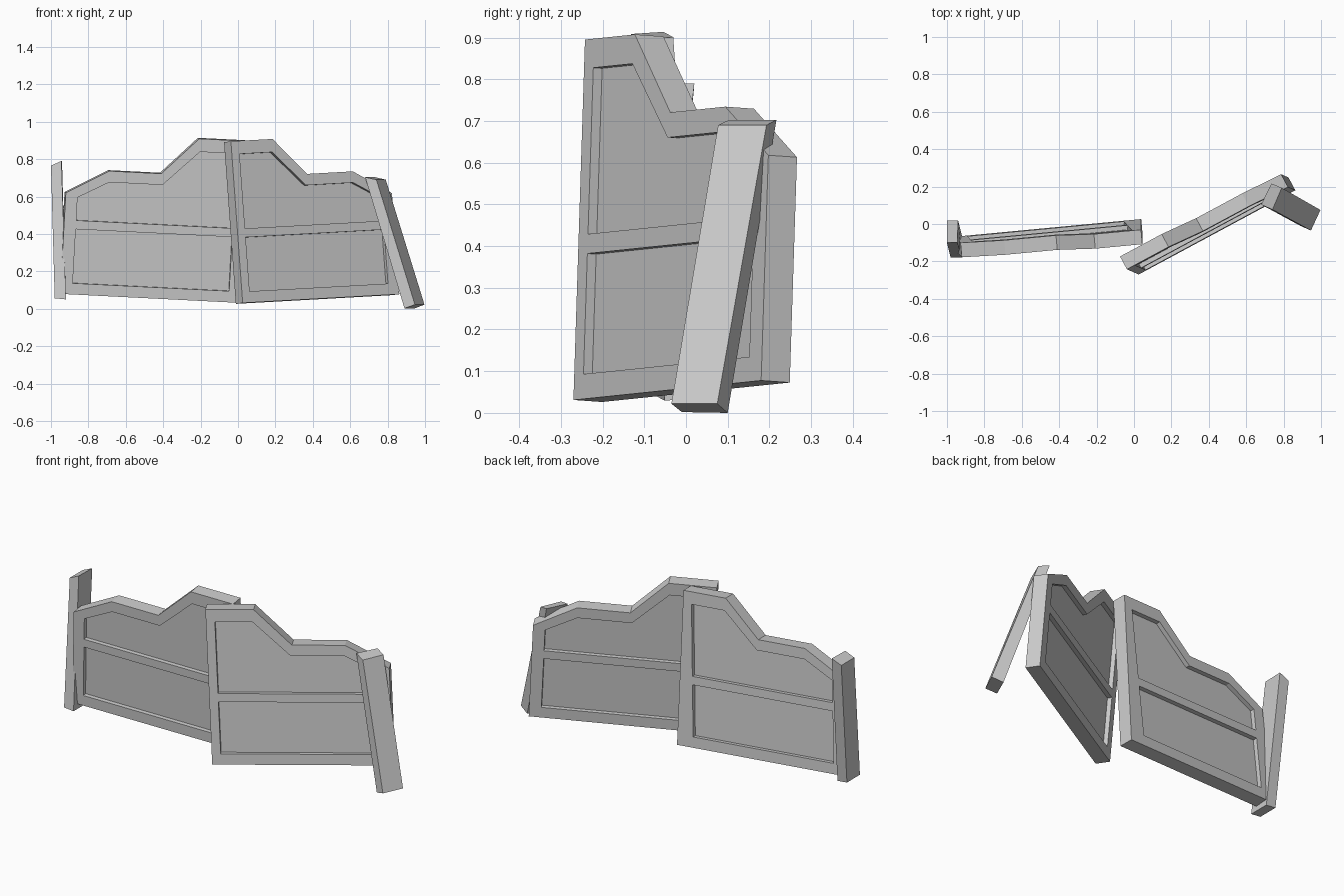
import bpy, bmesh
from mathutils import Vector, Matrix

if "Cube" in bpy.data.objects:
    bpy.data.objects.remove(bpy.data.objects["Cube"])

THICK, DEPTH = 0.078, 0.024

# Door outline and its two recessed panels: u runs from inner edge to hinge, v is up
OUTLINE = [(0, 0), (.952, 0), (.952, .542), (.725, .67), (.446, .67), (.253, .867), (0, .867)]
UPPER = [(.047, .397), (.888, .397), (.888, .52), (.722, .61), (.436, .61), (.245, .797), (.047, .797)]
LOWER = [(.047, .06), (.888, .06), (.888, .35), (.047, .35)]


def slab(name, loops, thickness, matrix):
    """Filled outline (later loops are holes) extruded to a flat slab."""
    cu = bpy.data.curves.new(name, 'CURVE')
    cu.dimensions, cu.fill_mode, cu.extrude = '2D', 'BOTH', thickness / 2
    for pts in loops:
        sp = cu.splines.new('POLY')
        sp.points.add(len(pts) - 1)
        for p, (x, y) in zip(sp.points, pts):
            p.co = (x, y, 0, 1)
        sp.use_cyclic_u = True
    tmp = bpy.data.objects.new(name + "_outline", cu)
    bpy.context.collection.objects.link(tmp)
    dg = bpy.context.evaluated_depsgraph_get()
    me = bpy.data.meshes.new_from_object(tmp.evaluated_get(dg))
    bpy.data.objects.remove(tmp)
    bm = bmesh.new()
    bm.from_mesh(me)
    bmesh.ops.remove_doubles(bm, verts=bm.verts, dist=1e-5)
    bmesh.ops.recalc_face_normals(bm, faces=bm.faces)
    for f in bm.faces:
        f.smooth = False
    bm.to_mesh(me)
    bm.free()
    ob = bpy.data.objects.new(name, me)
    ob.matrix_world = matrix
    bpy.context.collection.objects.link(ob)


def door(side, sign, corner, across, up, toe=0):
    """Framed door; corner is the front inner bottom corner."""
    x = Vector(across).normalized()
    y = Vector(up)
    y = (y - x * y.dot(x)).normalized()
    z = x.cross(y)
    m = Matrix((x, y, z)).transposed().to_4x4()
    m.translation = Vector(corner) - z * THICK / 2
    outline = [(-toe, 0)] + OUTLINE[1:]
    flip = lambda pts: [(sign * u, v) for u, v in pts]
    slab(side + "_door_frame", [flip(outline), flip(UPPER), flip(LOWER)], THICK, m)
    for part, pts in (("upper", UPPER), ("lower", LOWER)):
        slab(f"{side}_door_{part}_panel", [flip(pts)], THICK - 2 * DEPTH, m)


def post(name, bottom, top):
    """Four-sided post between two end quads."""
    bm = bmesh.new()
    b = [bm.verts.new(p) for p in bottom]
    t = [bm.verts.new(p) for p in top]
    bm.faces.new(b)
    bm.faces.new(t)
    for i in range(4):
        j = (i + 1) % 4
        bm.faces.new((b[i], b[j], t[j], t[i]))
    bmesh.ops.recalc_face_normals(bm, faces=bm.faces)
    me = bpy.data.meshes.new(name)
    bm.to_mesh(me)
    bm.free()
    bpy.context.collection.objects.link(bpy.data.objects.new(name, me))


# Swinging doors
door("right", 1, (.025, -.27, .031), (.88, .473, .049), (-.067, .035, .997))
door("left", -1, (-.004, -.056, .032), (.994, .094, -.05), (.056, -.06, .997), toe=.05)

# Leaning hinge posts
post("right_post",
     [(.997, .075, .022), (.946, -.035, .022), (.89, -.01, .002), (.94, .1, .0)],
     [(.79, .193, .69), (.74, .077, .69), (.68, .104, .703), (.735, .217, .703)])
post("left_post",
     [(-.98, -.18, .056), (-.92, -.18, .05), (-.92, -.062, .05), (-.98, -.062, .056)],
     [(-1, -.1, .765), (-.944, -.098, .79), (-.941, .02, .79), (-1, .018, .765)])
